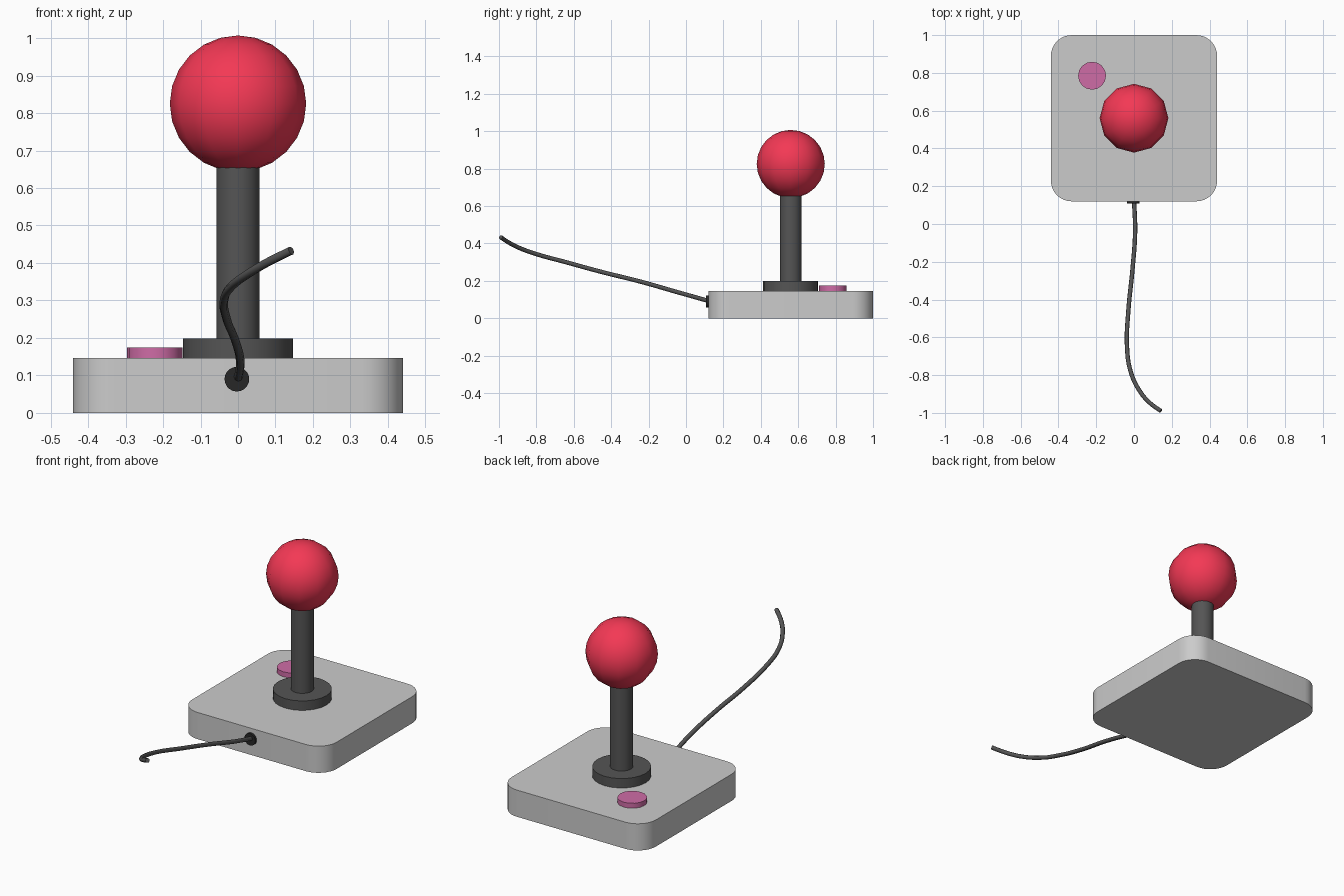
import bpy
import math

if "Cube" in bpy.data.objects:
    bpy.data.objects.remove(bpy.data.objects["Cube"])

CY = 0.56  # centre of the base along y


def material(name, rgb):
    m = bpy.data.materials.new(name)
    m.diffuse_color = (*rgb, 1)
    m.use_nodes = True
    m.node_tree.nodes["Principled BSDF"].inputs["Base Color"].default_value = m.diffuse_color
    return m


def finish(name, mat=None, angle=40):
    ob = bpy.context.object
    ob.name = name
    if mat:
        ob.data.materials.append(mat)
    bpy.ops.object.shade_smooth_by_angle(angle=math.radians(angle))
    return ob


def cylinder(name, r, x, y, z0, z1, sides, mat):
    bpy.ops.mesh.primitive_cylinder_add(vertices=sides, radius=r, depth=z1 - z0,
                                        location=(x, y, (z0 + z1) / 2))
    return finish(name, mat)


red = material("red", (0.9, 0.04, 0.09))
pink = material("pink", (0.62, 0.15, 0.38))
dark = material("dark", (0.09, 0.09, 0.09))
black = material("black", (0.02, 0.02, 0.02))

# base: rounded square slab
R, H, HALF = 0.11, 0.147, 0.44
outline = []
for i, (sx, sy) in enumerate([(1, 1), (-1, 1), (-1, -1), (1, -1)]):
    for k in range(9):
        a = math.radians(90 * i + 90 * k / 8)
        outline.append((sx * (HALF - R) + R * math.cos(a), CY + sy * (HALF - R) + R * math.sin(a)))
n = len(outline)
verts = [(x, y, z) for z in (0, H) for x, y in outline]
faces = [tuple(reversed(range(n))), tuple(range(n, 2 * n))]
faces += [(i, (i + 1) % n, n + (i + 1) % n, n + i) for i in range(n)]
mesh = bpy.data.meshes.new("base")
mesh.from_pydata(verts, [], faces)
base = bpy.data.objects.new("base", mesh)
bpy.context.collection.objects.link(base)
bpy.context.view_layer.objects.active = base
base.select_set(True)
finish("base")

# stick, collar and fire button
cylinder("collar", 0.147, 0, CY, H - 0.01, 0.199, 24, dark)
cylinder("stick", 0.058, 0, CY, 0.15, 0.70, 24, dark)
cylinder("button", 0.074, -0.222, 0.785, H - 0.01, 0.174, 16, pink)

# ball knob
bpy.ops.mesh.primitive_uv_sphere_add(segments=12, ring_count=12, radius=0.182,
                                     location=(0, CY, 0.825))
finish("ball_knob", red)

# cable grommet in the front wall
grommet = cylinder("cable_grommet", 0.033, 0, 0, -0.02, 0.02, 20, black)
grommet.location = (-0.003, 0.128, 0.09)
grommet.rotation_euler = (math.radians(90), 0, 0)

# cable
path = [(0, 0.13, 0.09), (0.006, -0.04, 0.138), (-0.008, -0.24, 0.195), (-0.03, -0.46, 0.25),
        (-0.037, -0.65, 0.302), (-0.018, -0.78, 0.337), (0.03, -0.884, 0.373),
        (0.085, -0.948, 0.405), (0.142, -0.99, 0.433)]
curve = bpy.data.curves.new("cable", 'CURVE')
curve.dimensions = '3D'
curve.bevel_depth = 0.0115
curve.bevel_resolution = 2
curve.resolution_u = 6
curve.use_fill_caps = True
spline = curve.splines.new('BEZIER')
spline.bezier_points.add(len(path) - 1)
for p, co in zip(spline.bezier_points, path):
    p.co = co
    p.handle_left_type = p.handle_right_type = 'AUTO'
cable = bpy.data.objects.new("cable", curve)
bpy.context.collection.objects.link(cable)
curve.materials.append(dark)
bpy.ops.object.select_all(action='DESELECT')
cable.select_set(True)
bpy.context.view_layer.objects.active = cable
bpy.ops.object.convert(target='MESH')
finish("cable", angle=50)
